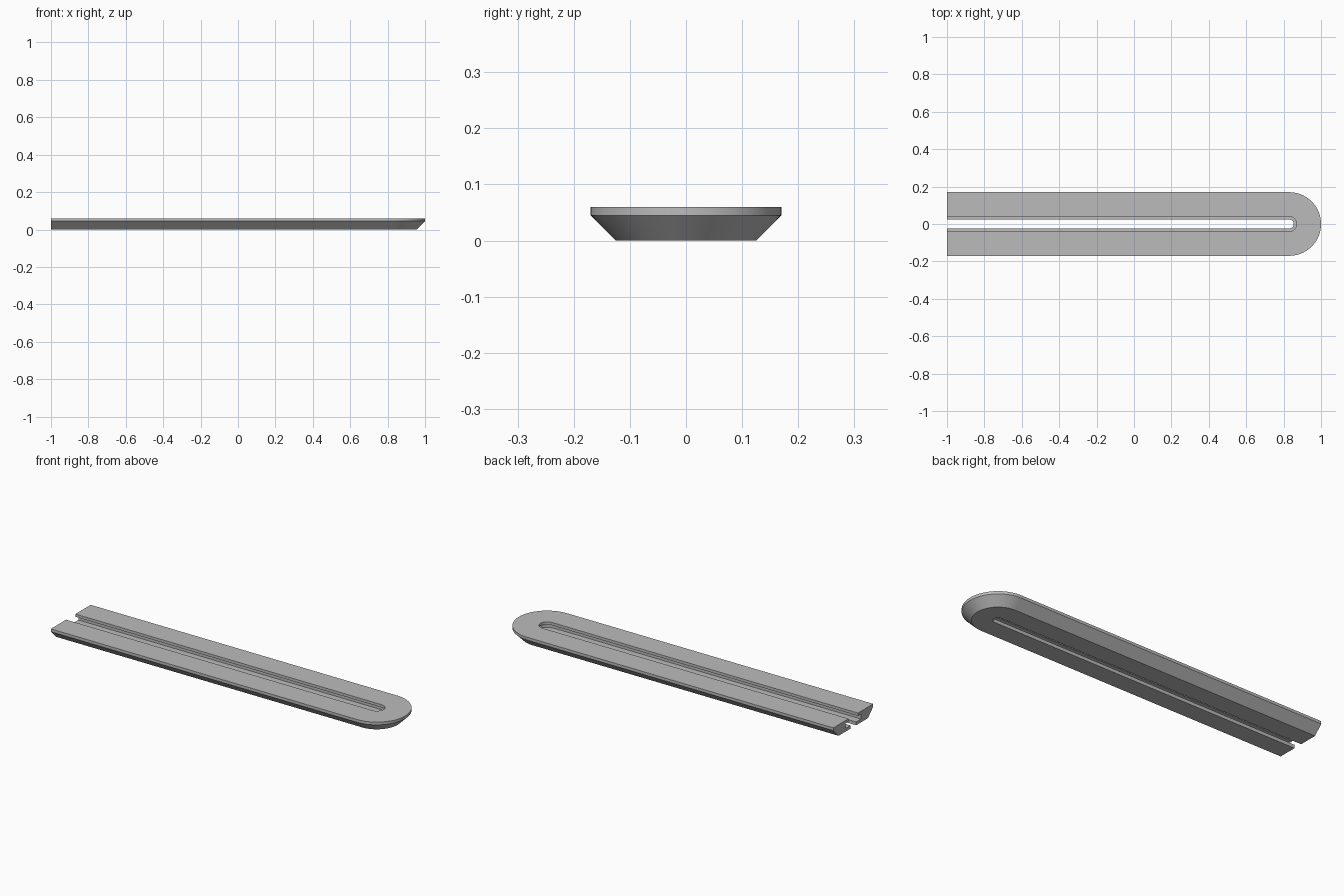
import bpy, bmesh, math

cube = bpy.data.objects.get("Cube")
if cube:
    bpy.data.objects.remove(cube, do_unlink=True)

grey = bpy.data.materials.new("plain grey")
grey.use_nodes = True
colour = (0.5, 0.5, 0.5, 1)
grey.diffuse_color = colour
grey.node_tree.nodes["Principled BSDF"].inputs["Base Color"].default_value = colour

# Rail cross-section: distance from the centre line, height
PROFILE = [(0.125, 0), (0.17, 0.045), (0.17, 0.06), (0.04, 0.06), (0.04, 0.045),
           (0.065, 0.045), (0.065, 0.018), (0.024, 0.018), (0.024, 0)]
OPEN_END, ARC_CENTRE, STEPS = -1, 0.83, 40

# U-shaped path: straight leg, half circle, straight leg
stations = [(OPEN_END, -math.pi / 2)]
stations += [(ARC_CENTRE, math.pi * (i / STEPS - 0.5)) for i in range(STEPS + 1)]
stations += [(OPEN_END, math.pi / 2)]

bm = bmesh.new()
rings = [[bm.verts.new((x + r * math.cos(a), r * math.sin(a), z)) for r, z in PROFILE]
         for x, a in stations]
n = len(PROFILE)
for first, second in zip(rings, rings[1:]):
    for j in range(n):
        k = (j + 1) % n
        bm.faces.new((first[j], second[j], second[k], first[k]))

# Cap both leg ends
bm.faces.new(rings[0])
bm.faces.new(rings[-1])
bmesh.ops.recalc_face_normals(bm, faces=bm.faces)

mesh = bpy.data.meshes.new("slotted_rail")
bm.to_mesh(mesh)
bm.free()
mesh.materials.append(grey)
rail = bpy.data.objects.new("slotted_rail", mesh)
bpy.context.collection.objects.link(rail)

bpy.ops.object.select_all(action="DESELECT")
rail.select_set(True)
bpy.context.view_layer.objects.active = rail
bpy.ops.object.shade_smooth_by_angle(angle=math.radians(30))
